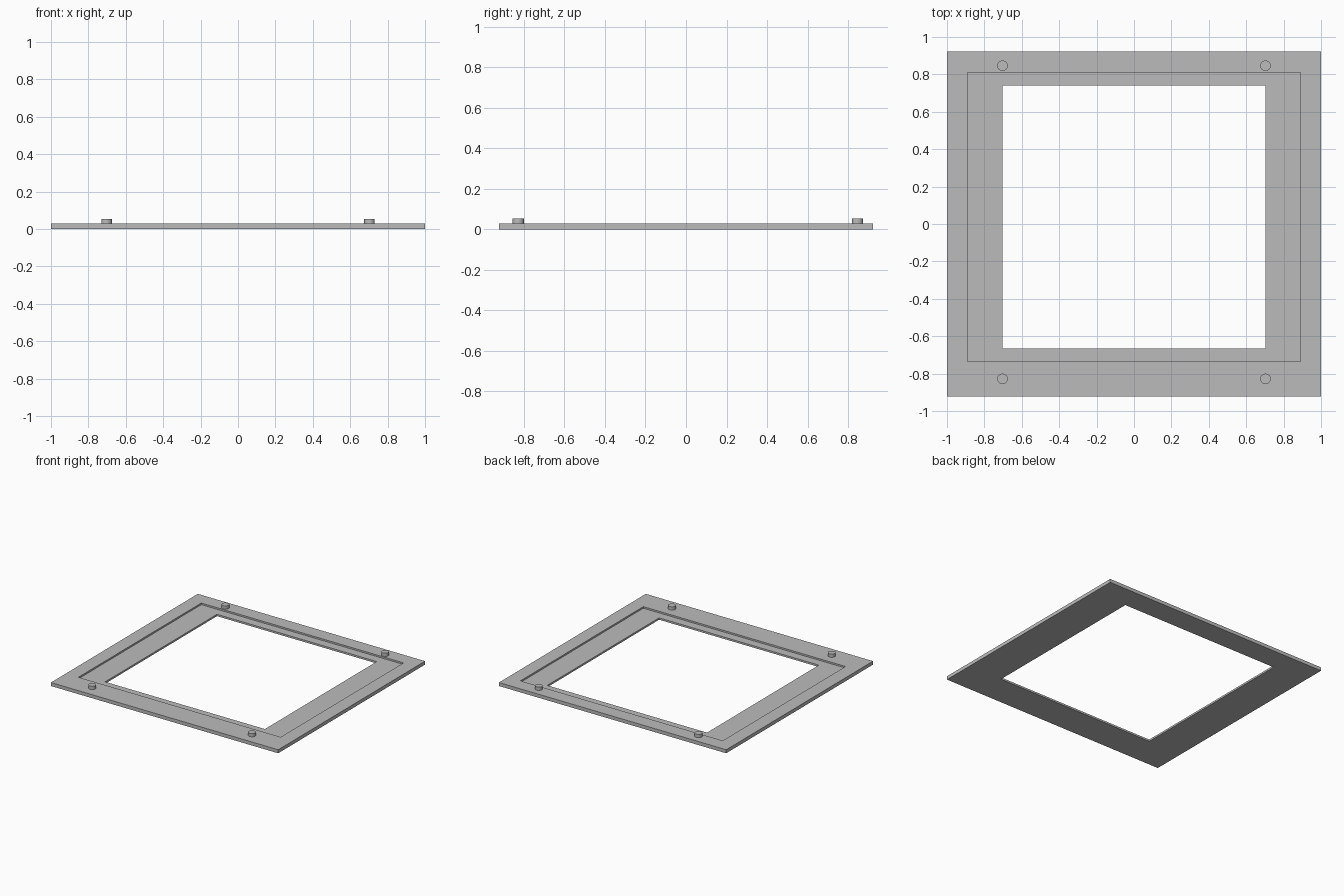
import bpy
import bmesh

cube = bpy.data.objects.get("Cube")
if cube:
    bpy.data.objects.remove(cube, do_unlink=True)

grey = bpy.data.materials.new("plain grey")
grey.use_nodes = True
GREY = (0.5, 0.5, 0.5, 1)
grey.diffuse_color = GREY
grey.node_tree.nodes["Principled BSDF"].inputs["Base Color"].default_value = GREY

THICK, LEDGE, PEG_TOP = 0.028, 0.015, 0.054


def add_object(name, bm):
    bmesh.ops.recalc_face_normals(bm, faces=bm.faces)
    mesh = bpy.data.meshes.new(name)
    bm.to_mesh(mesh)
    bm.free()
    mesh.materials.append(grey)
    obj = bpy.data.objects.new(name, mesh)
    bpy.context.collection.objects.link(obj)
    return obj


# Rectangles as half width, front y, back y
outer = (1.0, -0.923, 0.923)
rebate = (0.89, -0.735, 0.81)
opening = (0.703, -0.666, 0.74)

# Stepped frame: rectangular rings joined around the section
bm = bmesh.new()
section = [(outer, 0), (outer, THICK), (rebate, THICK),
           (rebate, LEDGE), (opening, LEDGE), (opening, 0)]
rings = []
for (w, front, back), z in section:
    corners = [(-w, front), (w, front), (w, back), (-w, back)]
    rings.append([bm.verts.new((x, y, z)) for x, y in corners])
for i, ring in enumerate(rings):
    after = rings[(i + 1) % len(rings)]
    for j in range(4):
        k = (j + 1) % 4
        bm.faces.new((ring[j], ring[k], after[k], after[j]))
add_object("stepped_frame", bm)

# Four locating pegs
for depth, y in (("front", -0.828), ("back", 0.846)):
    for side, x in (("right", -0.703), ("left", 0.703)):
        bm = bmesh.new()
        bmesh.ops.create_cone(bm, cap_ends=True, segments=32, radius1=0.028,
                              radius2=0.028, depth=PEG_TOP - THICK)
        peg = add_object(f"{depth}_{side}_peg", bm)
        peg.location = (x, y, (THICK + PEG_TOP) / 2)
        bpy.ops.object.select_all(action="DESELECT")
        peg.select_set(True)
        bpy.context.view_layer.objects.active = peg
        bpy.ops.object.shade_smooth_by_angle()
